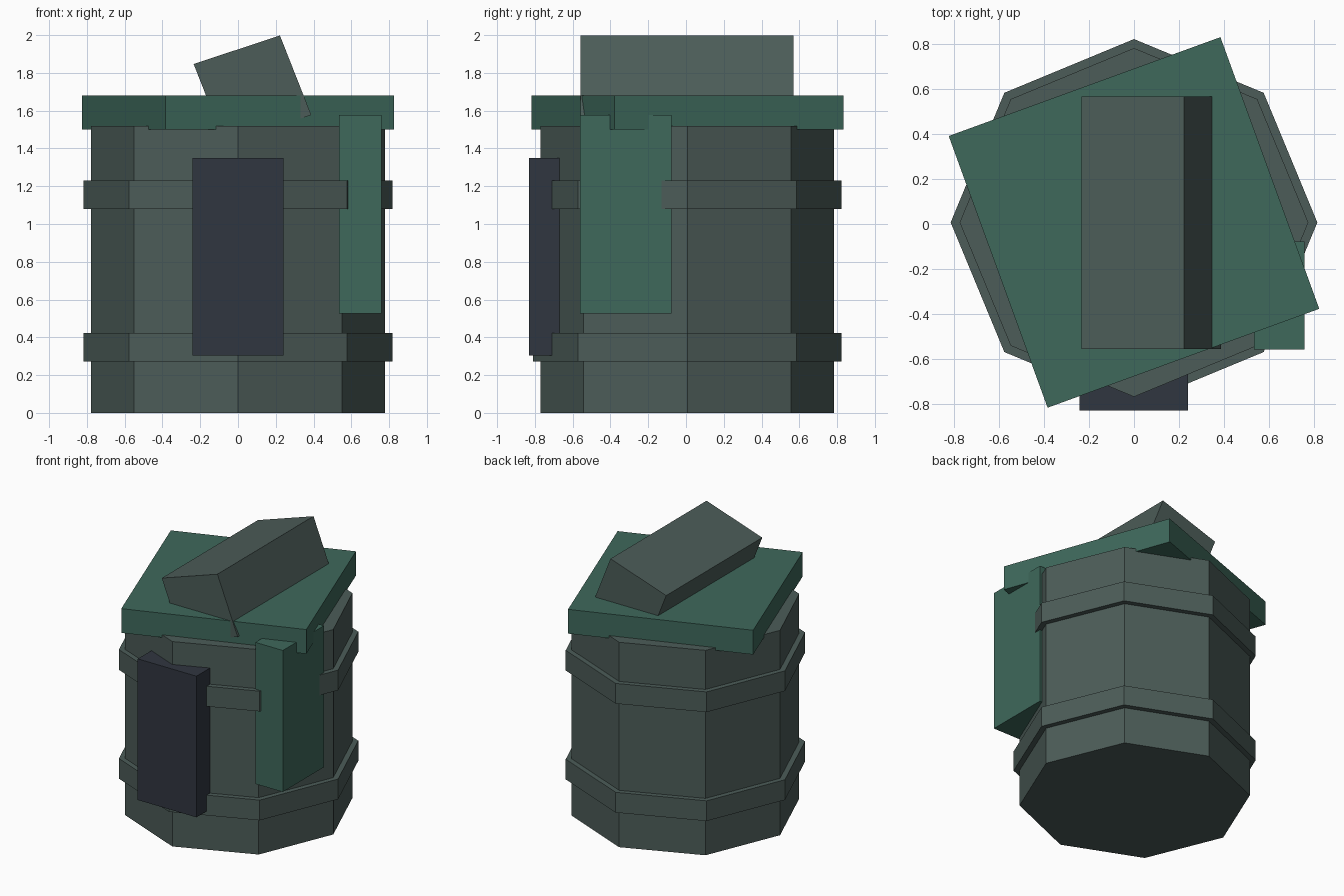
import bpy, bmesh
from math import sin, cos, radians

cube = bpy.data.objects.get("Cube")
if cube:
    bpy.data.objects.remove(cube, do_unlink=True)


def material(name, srgb):
    lin = [((c / 255 + 0.055) / 1.055) ** 2.4 for c in srgb]
    mat = bpy.data.materials.new(name)
    mat.use_nodes = True
    mat.diffuse_color = (*lin, 1)
    bsdf = mat.node_tree.nodes["Principled BSDF"]
    bsdf.inputs["Base Color"].default_value = (*lin, 1)
    bsdf.inputs["Roughness"].default_value = 0.9
    return mat


grey = material("dull grey green", (76, 92, 88))
green = material("pine green", (62, 104, 91))
navy = material("dark slate blue", (48, 54, 64))


def prism(name, base, sweep, mat):
    """Extrude a flat outline along a vector into a closed solid."""
    bm = bmesh.new()
    face = bm.faces.new([bm.verts.new(p) for p in base])
    out = bmesh.ops.extrude_face_region(bm, geom=[face], use_keep_orig=True)
    top = [g for g in out["geom"] if isinstance(g, bmesh.types.BMVert)]
    bmesh.ops.translate(bm, verts=top, vec=sweep)
    bmesh.ops.recalc_face_normals(bm, faces=bm.faces)
    mesh = bpy.data.meshes.new(name)
    bm.to_mesh(mesh)
    bm.free()
    mesh.materials.append(mat)
    obj = bpy.data.objects.new(name, mesh)
    bpy.context.collection.objects.link(obj)
    return obj


def polygon(sides, radius, z, turn=0):
    angles = [radians(turn + 360 * i / sides) for i in range(sides)]
    return [(radius * cos(a), 0.007 + radius * sin(a), z) for a in angles]


def box(name, low, high, mat):
    (x0, y0, z0), (x1, y1, z1) = low, high
    base = [(x0, y0, z0), (x1, y0, z0), (x1, y1, z0), (x0, y1, z0)]
    return prism(name, base, (0, 0, z1 - z0), mat)


# Eight-sided barrel and its two bands
prism("barrel_body", polygon(8, 0.777, 0), (0, 0, 1.52), grey)
for name, z in (("lower_band", 0.272), ("upper_band", 1.08)):
    prism(name, polygon(8, 0.817, z), (0, 0, 0.15), grey)

# Square lid, turned on the barrel
prism("lid", polygon(4, 0.911, 1.5, 65), (0, 0, 0.18), green)

# Tilted block sunk into the lid
block = [(-0.235, 1.847), (0.222, 1.998), (0.388, 1.577), (-0.069, 1.426)]
prism("tilted_block", [(x, -0.558, z) for x, z in block], (0, 1.126, 0), grey)

# Pouches on the front and the left side
box("front_pouch", (-0.242, -0.83, 0.303), (0.24, -0.655, 1.35), navy)
box("left_pouch", (0.535, -0.56, 0.527), (0.76, -0.078, 1.577), green)
